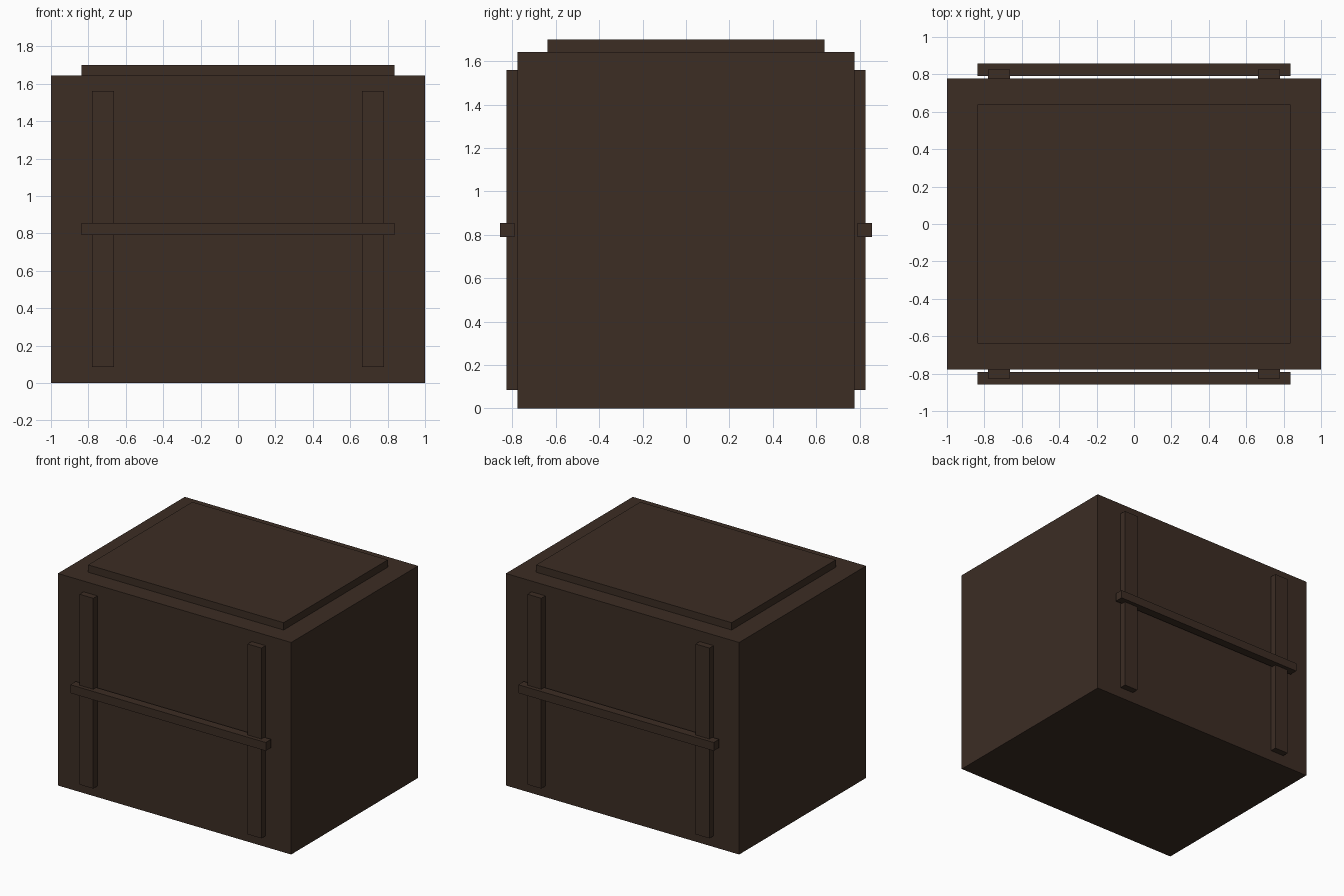
import bpy

if "Cube" in bpy.data.objects:
    bpy.data.objects.remove(bpy.data.objects["Cube"])

# One dark brown wood colour
wood = bpy.data.materials.new("dark brown wood")
wood.diffuse_color = (0.045, 0.026, 0.0175, 1)
wood.use_nodes = True
wood.node_tree.nodes["Principled BSDF"].inputs["Base Color"].default_value = wood.diffuse_color


def box(name, x, y, z):
    """Box spanning the given (min, max) ranges."""
    spans = (x, y, z)
    bpy.ops.mesh.primitive_cube_add(size=1, location=[(a + b) / 2 for a, b in spans])
    ob = bpy.context.object
    ob.name = name
    ob.scale = [b - a for a, b in spans]
    bpy.ops.object.transform_apply(location=False, rotation=False, scale=True)
    ob.data.materials.append(wood)
    return ob


# Crate body and raised lid panel
box("crate_body", (-1, 1), (-0.777, 0.777), (0, 1.643))
box("lid_panel", (-0.838, 0.838), (-0.638, 0.638), (1.62, 1.70))

# Upright battens and cross rail on the front and back
for side, s in (("front", -1), ("back", 1)):
    for hand, h in (("left", -1), ("right", 1)):
        box(f"{side}_{hand}_batten", sorted((h * 0.662, h * 0.78)),
            sorted((s * 0.76, s * 0.827)), (0.085, 1.56))
    box(f"{side}_cross_rail", (-0.838, 0.838),
        sorted((s * 0.791, s * 0.857)), (0.79, 0.855))
